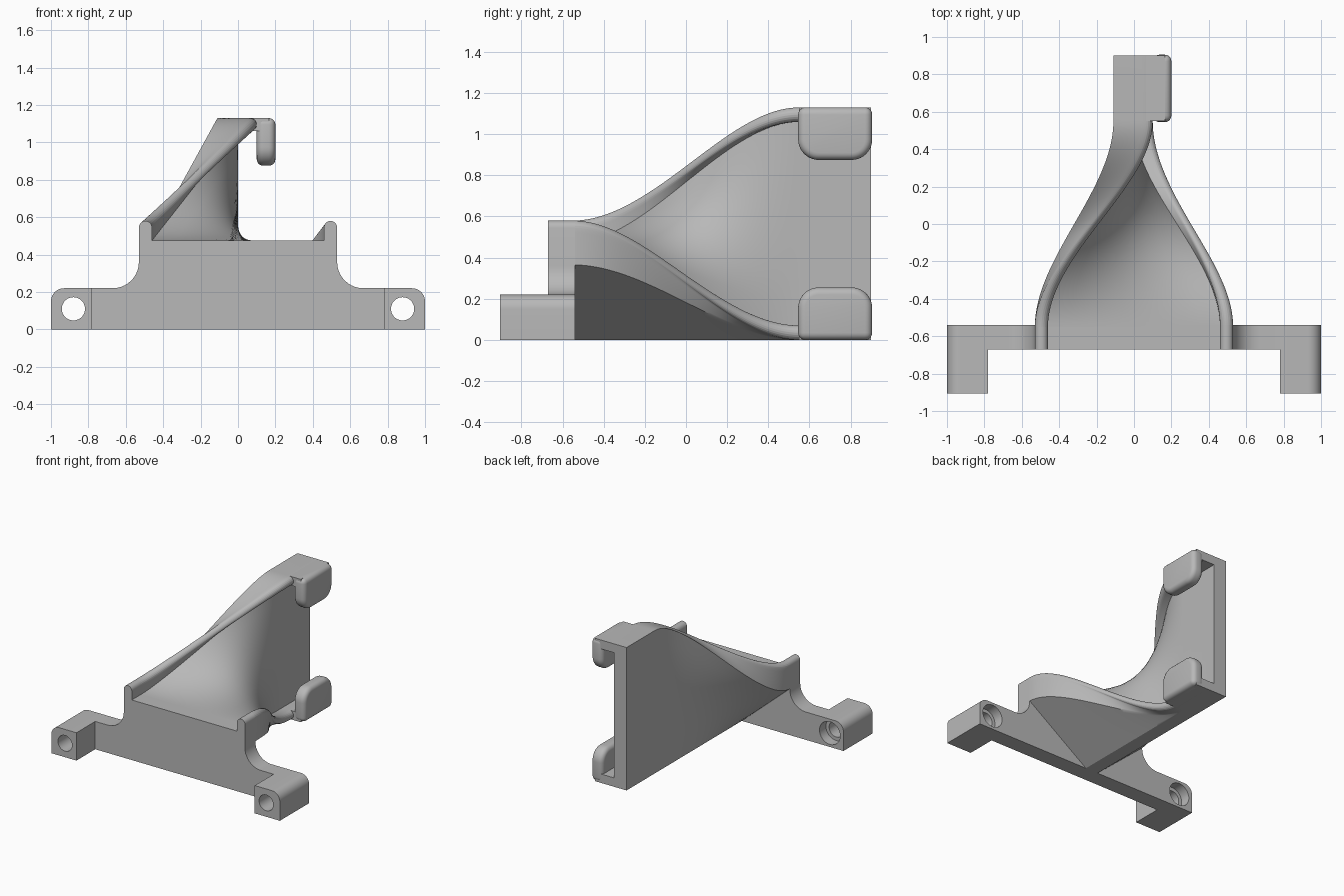
import bpy, bmesh, math
from mathutils import Vector

if "Cube" in bpy.data.objects:
    bpy.data.objects.remove(bpy.data.objects["Cube"])

grey = bpy.data.materials.new("plain grey")
grey.use_nodes = True
colour = (0.48, 0.48, 0.48, 1)
grey.diffuse_color = colour
grey.node_tree.nodes["Principled BSDF"].inputs["Base Color"].default_value = colour


def finish(mesh):
    mesh.shade_smooth()
    mesh.set_sharp_from_angle(angle=math.radians(32))


def make(name, bm, bevel=0):
    bmesh.ops.recalc_face_normals(bm, faces=bm.faces)
    if bevel:
        sharp = [e for e in bm.edges if e.calc_face_angle(0) > 0.6]
        bmesh.ops.bevel(bm, geom=sharp, offset=bevel, segments=5,
                        profile=0.5, affect='EDGES', clamp_overlap=True)
    mesh = bpy.data.meshes.new(name)
    bm.to_mesh(mesh)
    bm.free()
    mesh.materials.append(grey)
    finish(mesh)
    obj = bpy.data.objects.new(name, mesh)
    bpy.context.collection.objects.link(obj)
    return obj


def loft(name, rings, bevel=0):
    """Skin a list of equal-length closed rings and cap both ends."""
    bm = bmesh.new()
    rows = [[bm.verts.new(p) for p in ring] for ring in rings]
    n = len(rows[0])
    for a, b in zip(rows, rows[1:]):
        for i in range(n):
            j = (i + 1) % n
            bm.faces.new((a[i], a[j], b[j], b[i]))
    bm.faces.new(rows[0])
    bm.faces.new(rows[-1])
    return make(name, bm, bevel)


def extrude_y(name, outline, y0, y1, bevel=0):
    return loft(name, [[(x, y, z) for x, z in outline] for y in (y0, y1)], bevel)


def arc(cx, cz, r, a0, a1, steps=10):
    angles = [math.radians(a0 + (a1 - a0) * i / steps) for i in range(steps + 1)]
    return [(cx + r * math.cos(a), cz + r * math.sin(a)) for a in angles]


def divide(points, parts=8):
    """Split long sides so that twisted walls stay smooth."""
    out = []
    for i, p in enumerate(points):
        a, b = Vector(p), Vector(points[(i + 1) % len(points)])
        out += [a.lerp(b, k / parts) for k in range(parts)]
    return out


# Twisted channel: upright at the front, turned on its side at the back
LIP = 0.035
front = ([(-0.11, 0), (0, 0), (0.53, 0.365)]
         + arc(0.495, 0.545, LIP, 0, 180)
         + [(0.46, 0.475), (-0.46, 0.475)]
         + arc(-0.495, 0.545, LIP, 0, 180)
         + [(-0.53, 0.365)])
back = ([(-0.11, 0), (0, 0), (0.01, 0)]
        + arc(0.065, 0.035, LIP, -90, 90)
        + [(0, 0.07), (0, 1.06)]
        + arc(0.065, 1.095, LIP, -90, 90)
        + [(-0.11, 1.13)])
front, back = divide(front), divide(back)
rings = []
STEPS = 48
for i in range(STEPS + 1):
    u = i / STEPS
    t = u * u * (3 - 2 * u)
    rings.append([(p.x, -0.55 + 1.1 * u, p.y)
                  for p in (a.lerp(b, t) for a, b in zip(front, back))])
rings.append([(p.x, 0.9, p.y) for p in back])
loft("twisted_channel", rings)

# Front plate with concave shoulders and channel lips
half = ([(0.78, 0), (0.78, 0.22)]
        + arc(0.67, 0.36, 0.14, 270, 180)
        + arc(0.495, 0.545, LIP, 0, 180)
        + [(0.46, 0.475)])
extrude_y("front_plate", half + [(-x, z) for x, z in reversed(half)], -0.67, -0.54)


# Mounting feet with counterbored screw holes
def cutter(x, radius, y0, y1):
    return extrude_y("bore_cutter", arc(x, 0.11, radius, 0, 352.5, 47), y0, y1)


for side, label in ((1, "left"), (-1, "right")):
    outline = [(0.78, 0), (1, 0)] + arc(0.93, 0.15, 0.07, 0, 90) + [(0.78, 0.22)]
    foot = extrude_y(label + "_foot", [(side * x, z) for x, z in outline], -0.905, -0.54)
    for radius, y0, y1 in ((0.062, -1, -0.4), (0.09, -0.62, -0.4)):
        tool = cutter(side * 0.88, radius, y0, y1)
        mod = foot.modifiers.new("bore", 'BOOLEAN')
        mod.object = tool
        mod.operation = 'DIFFERENCE'
        mod.solver = 'EXACT'
        bpy.context.view_layer.objects.active = foot
        bpy.ops.object.modifier_apply(modifier=mod.name)
        bpy.data.objects.remove(tool)
    finish(foot.data)

# Retaining clips at the back, mirrored about the middle height
for label, flip in (("lower", False), ("upper", True)):
    def height(z):
        return 1.13 - z if flip else z

    shelf = [(-0.05, 0), (0.165, 0), (0.165, 0.07), (-0.05, 0.07)]
    extrude_y(label + "_clip_shelf", [(x, height(z)) for x, z in shelf], 0.55, 0.9)
    hook = ([(0.545, 0), (0.905, 0)]
            + arc(0.805, 0.155, 0.1, 0, 90) + arc(0.645, 0.155, 0.1, 90, 180))
    loft(label + "_clip_hook",
         [[(x, y, height(z)) for y, z in hook] for x in (0.1, 0.2)], 0.035)
